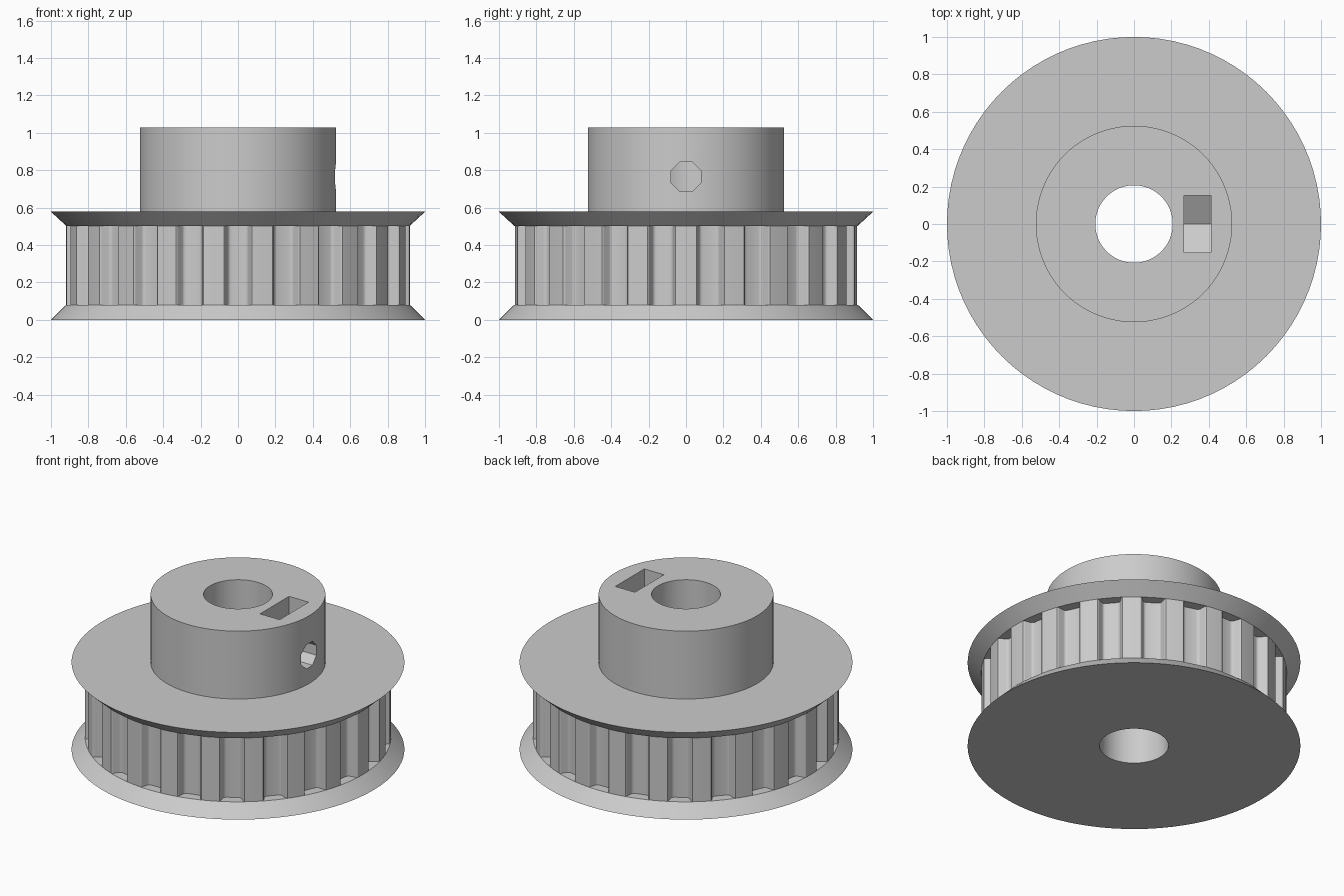
import bpy, bmesh, math
from mathutils import Matrix

cube = bpy.data.objects.get("Cube")
if cube:
    bpy.data.objects.remove(cube, do_unlink=True)

TEETH = 22
SEGMENTS = TEETH * 4
RIM, FLANGE, HUB, BORE = 0.919, 1.0, 0.525, 0.207
BELT_LOW, BELT_TOP, FLANGE_TOP, HUB_TOP = 0.08, 0.503, 0.578, 1.028
SCREW_Z = 0.765

metal = bpy.data.materials.new("plain_grey")
metal.use_nodes = True
grey = (0.6, 0.6, 0.6, 1.0)
metal.diffuse_color = grey
metal.node_tree.nodes["Principled BSDF"].inputs["Base Color"].default_value = grey


def finish(name, bm):
    """Turn a bmesh into a named object with the grey material."""
    bmesh.ops.recalc_face_normals(bm, faces=bm.faces)
    mesh = bpy.data.meshes.new(name)
    bm.to_mesh(mesh)
    bm.free()
    mesh.materials.append(metal)
    obj = bpy.data.objects.new(name, mesh)
    bpy.context.collection.objects.link(obj)
    return obj


def lathe(name, profile):
    """Revolve a closed (radius, z) profile around the z axis."""
    bm = bmesh.new()
    rings = []
    for i in range(SEGMENTS):
        a = math.tau * i / SEGMENTS
        rings.append([bm.verts.new((r * math.cos(a), r * math.sin(a), z)) for r, z in profile])
    for i, ring in enumerate(rings):
        after = rings[(i + 1) % SEGMENTS]
        for j in range(len(profile)):
            k = (j + 1) % len(profile)
            bm.faces.new((ring[j], after[j], after[k], ring[k]))
    return finish(name, bm)


def add_prism(bm, outline, low, high, matrix):
    """Extrude a 2D outline from low to high along its local z, then place it."""
    ends = [[bm.verts.new(matrix @ Matrix.Translation((x, y, h)).translation)
             for x, y in outline] for h in (low, high)]
    bm.faces.new(ends[0][::-1])
    bm.faces.new(ends[1])
    for j in range(len(outline)):
        k = (j + 1) % len(outline)
        bm.faces.new((ends[0][j], ends[0][k], ends[1][k], ends[1][j]))


def cut(target, cutter):
    """Subtract the cutter from the target and delete the cutter."""
    cutter.hide_render = True
    mod = target.modifiers.new("cut", 'BOOLEAN')
    mod.operation, mod.solver, mod.object = 'DIFFERENCE', 'EXACT', cutter
    bpy.context.view_layer.objects.active = target
    bpy.ops.object.modifier_apply(modifier=mod.name)
    bpy.data.objects.remove(cutter, do_unlink=True)


# Flanged wheel with hub and bore, as one turned body
body = lathe("pulley_body", [
    (BORE, 0), (FLANGE, 0), (RIM, BELT_LOW), (RIM, BELT_TOP), (FLANGE, FLANGE_TOP),
    (HUB, FLANGE_TOP), (HUB, HUB_TOP), (BORE, HUB_TOP)])

# Belt grooves: half profile as (half width, depth), mirrored and repeated
half = [(0.088, -0.027), (0.088, 0), (0.081, 0.001), (0.075, 0.004), (0.070, 0.009),
        (0.067, 0.015), (0.055, 0.050), (0.051, 0.057), (0.044, 0.062), (0.034, 0.064)]
outline = half + [(-x, d) for x, d in reversed(half)]
outline = [(x, d - RIM) for x, d in outline]
bm = bmesh.new()
for i in range(TEETH):
    add_prism(bm, outline, BELT_LOW, BELT_TOP, Matrix.Rotation(math.tau * i / TEETH, 4, 'Z'))
cut(body, finish("groove_cutter", bm))

# Local x, y, z of side cutters become y, z, x of the model
sideways = Matrix(((0, 0, 1, 0), (1, 0, 0, 0), (0, 1, 0, SCREW_Z), (0, 0, 0, 1)))

# Nut slot with a pointed floor, open at the top of the hub
flat = 0.152
point = flat / math.cos(math.pi / 6)
bm = bmesh.new()
add_prism(bm, [(0, -point), (flat, -point / 2), (flat, 0.4), (-flat, 0.4), (-flat, -point / 2)],
          0.268, 0.412, sideways)
cut(body, finish("nut_slot_cutter", bm))

# Eight-sided set screw hole from the hub's side into the bore
bm = bmesh.new()
angles = [math.tau * (i + 0.5) / 8 for i in range(8)]
add_prism(bm, [(0.0865 * math.cos(a), 0.0865 * math.sin(a)) for a in angles], 0.1, 0.7, sideways)
cut(body, finish("screw_hole_cutter", bm))

# Smooth turned surfaces, crisp edges
bpy.ops.object.select_all(action='DESELECT')
body.select_set(True)
bpy.context.view_layer.objects.active = body
bpy.ops.object.shade_smooth_by_angle(angle=math.radians(30))
